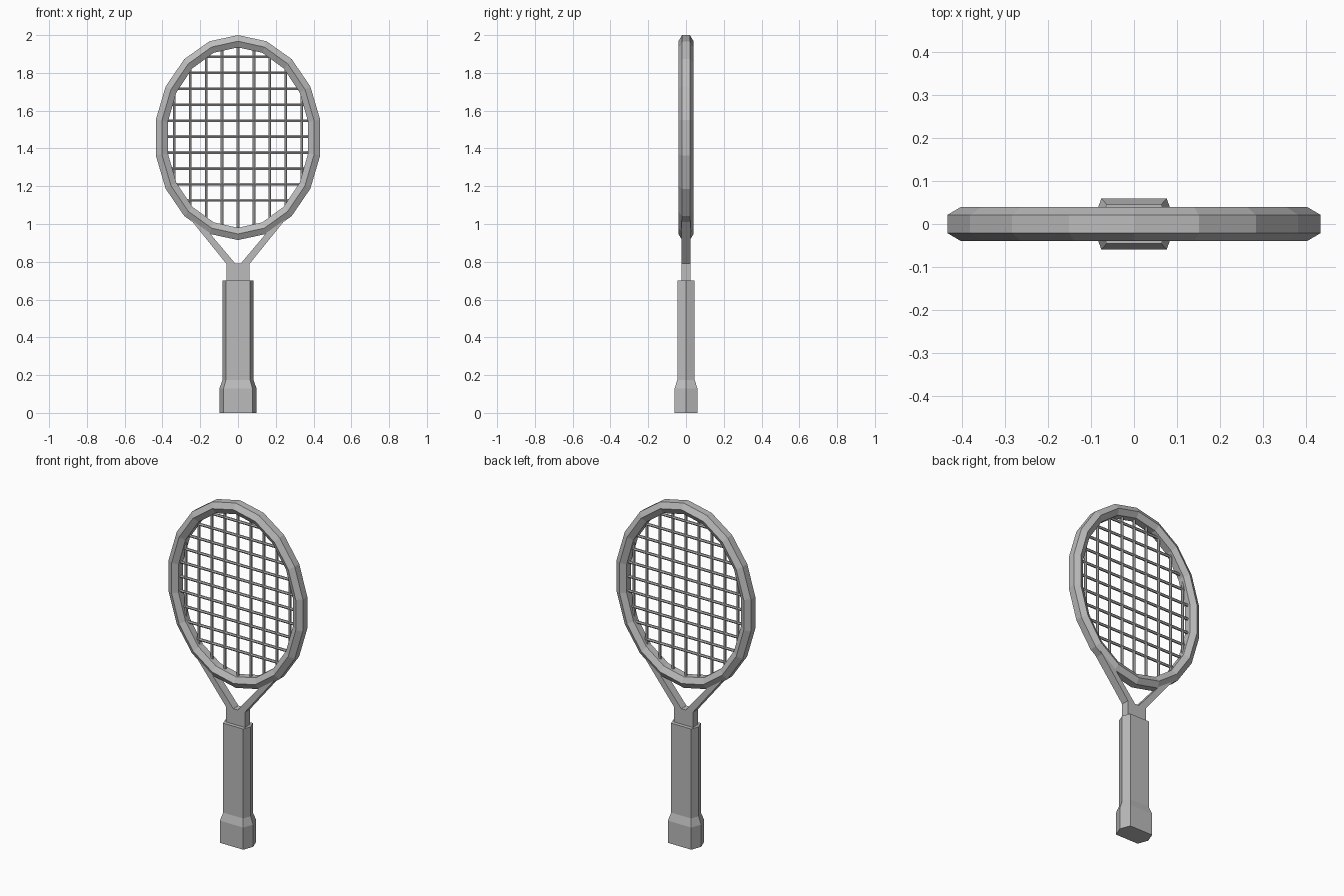
import bpy
import bmesh
from math import sin, cos, pi, sqrt
from mathutils import Vector

if "Cube" in bpy.data.objects:
    bpy.data.objects.remove(bpy.data.objects["Cube"], do_unlink=True)

grey = bpy.data.materials.new("plain grey")
grey.use_nodes = True
color = (0.5, 0.5, 0.5, 1)
grey.diffuse_color = color
grey.node_tree.nodes["Principled BSDF"].inputs["Base Color"].default_value = color


def finish(bm, name):
    bmesh.ops.recalc_face_normals(bm, faces=bm.faces)
    mesh = bpy.data.meshes.new(name)
    bm.to_mesh(mesh)
    bm.free()
    mesh.materials.append(grey)
    obj = bpy.data.objects.new(name, mesh)
    bpy.context.collection.objects.link(obj)
    return obj


def loft(bm, rings, closed=False):
    """Skin rings of points; join last to first, or cap both ends."""
    loops = [[bm.verts.new(p) for p in ring] for ring in rings]
    n = len(loops[0])
    pairs = list(zip(loops, loops[1:]))
    if closed:
        pairs.append((loops[-1], loops[0]))
    else:
        bm.faces.new(loops[0])
        bm.faces.new(loops[-1])
    for a, b in pairs:
        for i in range(n):
            j = (i + 1) % n
            bm.faces.new((a[i], a[j], b[j], b[i]))


# Head frame: hexagonal section swept round an 18-sided ellipse
MID_Z, RX, RZ, SIDES = 1.4575, 0.4095, 0.51, 18
section = [(0.0325, -0.021), (0, -0.04), (-0.0325, -0.021),
           (-0.0325, 0.021), (0, 0.04), (0.0325, 0.021)]
bm = bmesh.new()
loft(bm, [[((RX + d) * sin(a), y, MID_Z + (RZ + d) * cos(a)) for d, y in section]
          for a in (2 * pi * k / SIDES for k in range(SIDES))], closed=True)
finish(bm, "head_frame")


# Strings: thin hexagonal rods that end inside the frame
def rod(bm, start, end, radius=0.008):
    start, end = Vector(start), Vector(end)
    axis = (end - start).normalized()
    side = Vector((0, 1, 0))
    other = axis.cross(side)
    offsets = [radius * (cos(k * pi / 3) * side + sin(k * pi / 3) * other)
               for k in range(6)]
    loft(bm, [[p + o for o in offsets] for p in (start, end)])


STEP = 0.0845
bm = bmesh.new()
for i in range(-4, 5):
    x = i * STEP
    h = (RZ - 0.01) * sqrt(1 - (x / RX) ** 2)
    rod(bm, (x, 0, MID_Z - h), (x, 0, MID_Z + h))
finish(bm, "vertical_strings")

bm = bmesh.new()
for i in range(10):
    z = 1.125 + i * STEP
    w = (RX - 0.01) * sqrt(1 - ((z - MID_Z) / RZ) ** 2)
    rod(bm, (-w, 0, z), (w, 0, z))
finish(bm, "horizontal_strings")


# Throat: flat shaft with a forked pair of arms
def plate(name, outline, depth=0.024):
    bm = bmesh.new()
    loft(bm, [[(x, y, z) for x, z in outline] for y in (-depth, depth)])
    return finish(bm, name)


plate("shaft", [(-0.062, 0.66), (0.062, 0.66), (0.062, 0.79), (-0.062, 0.79)])
for name, s in (("left_throat_arm", 1), ("right_throat_arm", -1)):
    plate(name, [(s * 0.014, 0.79), (s * 0.062, 0.79),
                 (s * 0.272, 1.05), (s * 0.212, 1.025)])

# Grip: six-sided handle flaring into a butt cap
bm = bmesh.new()
loft(bm, [[(-p, 0, z), (-f, -d, z), (f, -d, z), (p, 0, z), (f, d, z), (-f, d, z)]
          for z, p, f, d in ((0, 0.098, 0.076, 0.06), (0.13, 0.098, 0.076, 0.06),
                             (0.175, 0.082, 0.064, 0.046), (0.7, 0.082, 0.064, 0.046))])
finish(bm, "grip")
